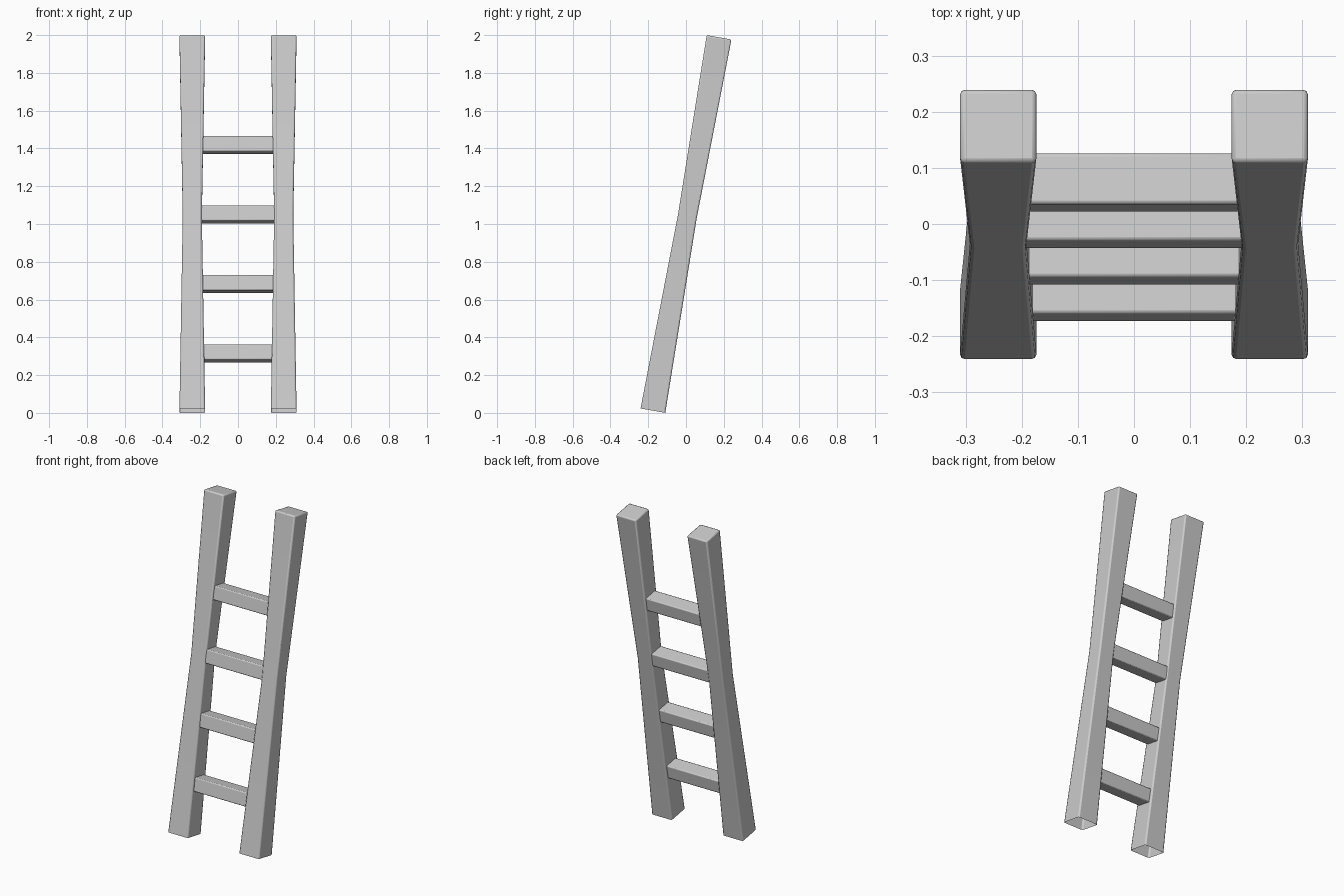
import bpy, bmesh, math
from mathutils import Matrix

if "Cube" in bpy.data.objects:
    bpy.data.objects.remove(bpy.data.objects["Cube"])

LEAN = math.radians(10.05)
LENGTH = 2.007
# The whole ladder leans back about the x axis, centred at half height
TILT = Matrix.Translation((0, 0, 1)) @ Matrix.Rotation(-LEAN, 4, 'X')


def finish(name, bm, bevel):
    bmesh.ops.recalc_face_normals(bm, faces=bm.faces)
    bm.transform(TILT)
    me = bpy.data.meshes.new(name)
    bm.to_mesh(me)
    bm.free()
    ob = bpy.data.objects.new(name, me)
    bpy.context.collection.objects.link(ob)
    mod = ob.modifiers.new("soft_edges", 'BEVEL')
    mod.width = bevel
    mod.segments = 2
    mod.limit_method = 'ANGLE'
    mod.angle_limit = math.radians(30)
    bpy.ops.object.select_all(action='DESELECT')
    ob.select_set(True)
    bpy.context.view_layer.objects.active = ob
    bpy.ops.object.shade_smooth_by_angle(angle=math.radians(50))
    return ob


# Side rails: square tubes with a narrow waist, capped on top, open at the foot
def rail(name, x):
    bm = bmesh.new()
    rings = []
    for z, w, d in ((-LENGTH / 2, 0.136, 0.133), (0.04, 0.101, 0.101),
                    (LENGTH / 2, 0.136, 0.133)):
        rings.append([bm.verts.new((x + sx * w / 2, sy * d / 2, z))
                      for sx, sy in ((-1, -1), (1, -1), (1, 1), (-1, 1))])
    for a, b in zip(rings, rings[1:]):
        for i in range(4):
            j = (i + 1) % 4
            bm.faces.new((a[i], a[j], b[j], b[i]))
    bm.faces.new(rings[-1])
    finish(name, bm, 0.008)


rail("left_rail", -0.242)
rail("right_rail", 0.242)

# Four evenly spaced rungs
for i in range(4):
    z = (0.315 + i * 0.3677 - 1) / math.cos(LEAN)
    bm = bmesh.new()
    bmesh.ops.create_cube(bm, size=1, matrix=Matrix.Translation((0, 0, z))
                          @ Matrix.Diagonal((0.40, 0.092, 0.083, 1)))
    finish(f"rung_{i + 1}", bm, 0.006)
